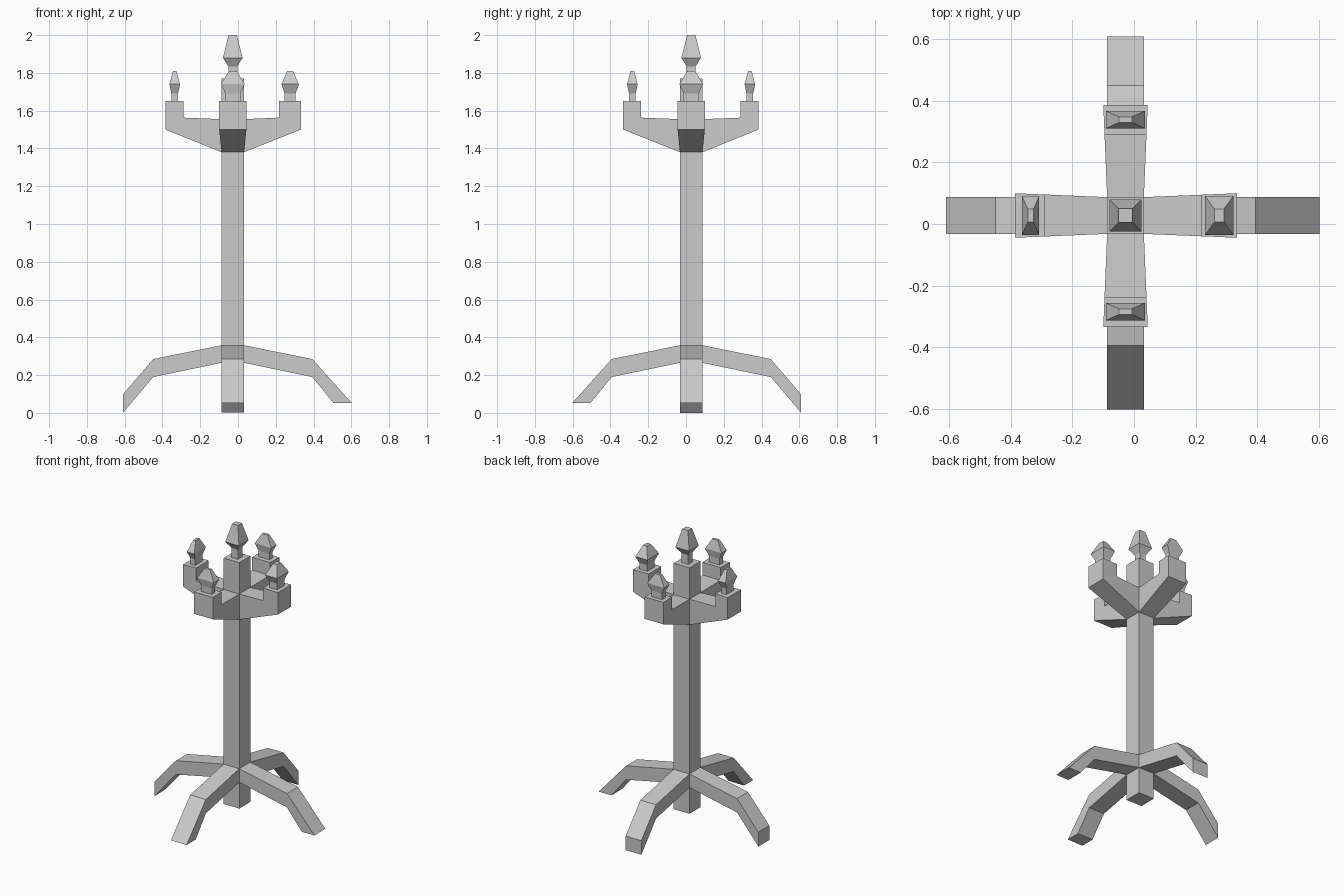
import bpy, bmesh
from math import pi
from mathutils import Matrix, Vector

if "Cube" in bpy.data.objects:
    bpy.data.objects.remove(bpy.data.objects["Cube"])

CENTRE = Vector((-0.0275, 0.0275, 0))   # axis of the post
H = 0.0595                              # half width of the post


def finish(name, bm, angle=0):
    bmesh.ops.recalc_face_normals(bm, faces=bm.faces)
    me = bpy.data.meshes.new(name)
    bm.to_mesh(me)
    bm.free()
    ob = bpy.data.objects.new(name, me)
    ob.matrix_world = Matrix.Translation(CENTRE) @ Matrix.Rotation(angle, 4, 'Z')
    bpy.context.collection.objects.link(ob)
    return ob


def side_profile(name, pts, angle, width):
    """Solid from a (distance, z) outline; half width depends on distance."""
    bm = bmesh.new()
    a = [bm.verts.new((d, -width(d), z)) for d, z in pts]
    b = [bm.verts.new((d, width(d), z)) for d, z in pts]
    bm.faces.new(a)
    bm.faces.new(b)
    n = len(pts)
    for i in range(n):
        j = (i + 1) % n
        bm.faces.new((a[i], a[j], b[j], b[i]))
    finish(name, bm, angle)


def stacked(name, rings, angle=0, dist=0, hx=1, hy=1):
    """Rectangular rings (scale, z) stacked upward and capped."""
    bm = bmesh.new()
    loops = [[bm.verts.new((dist + sx * s * hx, sy * s * hy, z))
              for sx, sy in ((-1, -1), (1, -1), (1, 1), (-1, 1))] for s, z in rings]
    for lo, up in zip(loops, loops[1:]):
        for i in range(4):
            j = (i + 1) % 4
            bm.faces.new((lo[i], lo[j], up[j], up[i]))
    bm.faces.new(loops[0])
    bm.faces.new(loops[-1])
    finish(name, bm, angle)


# Post and its centre candle
stacked("post", [(H, 0.085), (H, 1.77)])
stacked("centre_candle", [(0.024, 1.77), (0.024, 1.835), (0.052, 1.88), (0.022, 2.0)])

# side: angle, cup inner, cup outer, candle distance, candle half depth, blunt foot
sides = {
    "right": (0, 0.244, 0.361, 0.3035, 0.046, False),
    "back": (pi / 2, 0.262, 0.3575, 0.3105, 0.028, True),
    "left": (pi, 0.262, 0.3575, 0.3075, 0.028, True),
    "front": (-pi / 2, 0.266, 0.361, 0.3115, 0.028, False),
}
for side, (ang, inner, outer, cd, depth, blunt) in sides.items():
    # Leg: sloping, then bent down to a vertical or a horizontal foot cut
    foot = [(0.58, 0.1), (0.58, 0.003)] if blunt else [(0.629, 0.053), (0.532, 0.053)]
    if side == "left":
        foot = [(0.582, 0.098), (0.582, 0.0)]
    leg = [(H, 0.265), (H, 0.358), (0.421, 0.285)] + foot + [(0.421, 0.19)]
    side_profile(side + "_leg", leg, ang, lambda d: H)

    # Arm with raised cup, slightly wider at the outer end
    arm = [(H, 1.38), (outer, 1.5), (outer, 1.65), (inner, 1.65), (inner, 1.563), (H, 1.555)]
    side_profile(side + "_arm", arm, ang,
                 lambda d: H + 0.0125 * (d - H) / (outer - H))

    # Candle: stem, flared collar and tapered flame
    stacked(side + "_candle",
            [(0.64, 1.65), (0.64, 1.692), (1, 1.74), (0.33, 1.81)],
            ang, cd, depth, 0.063)
